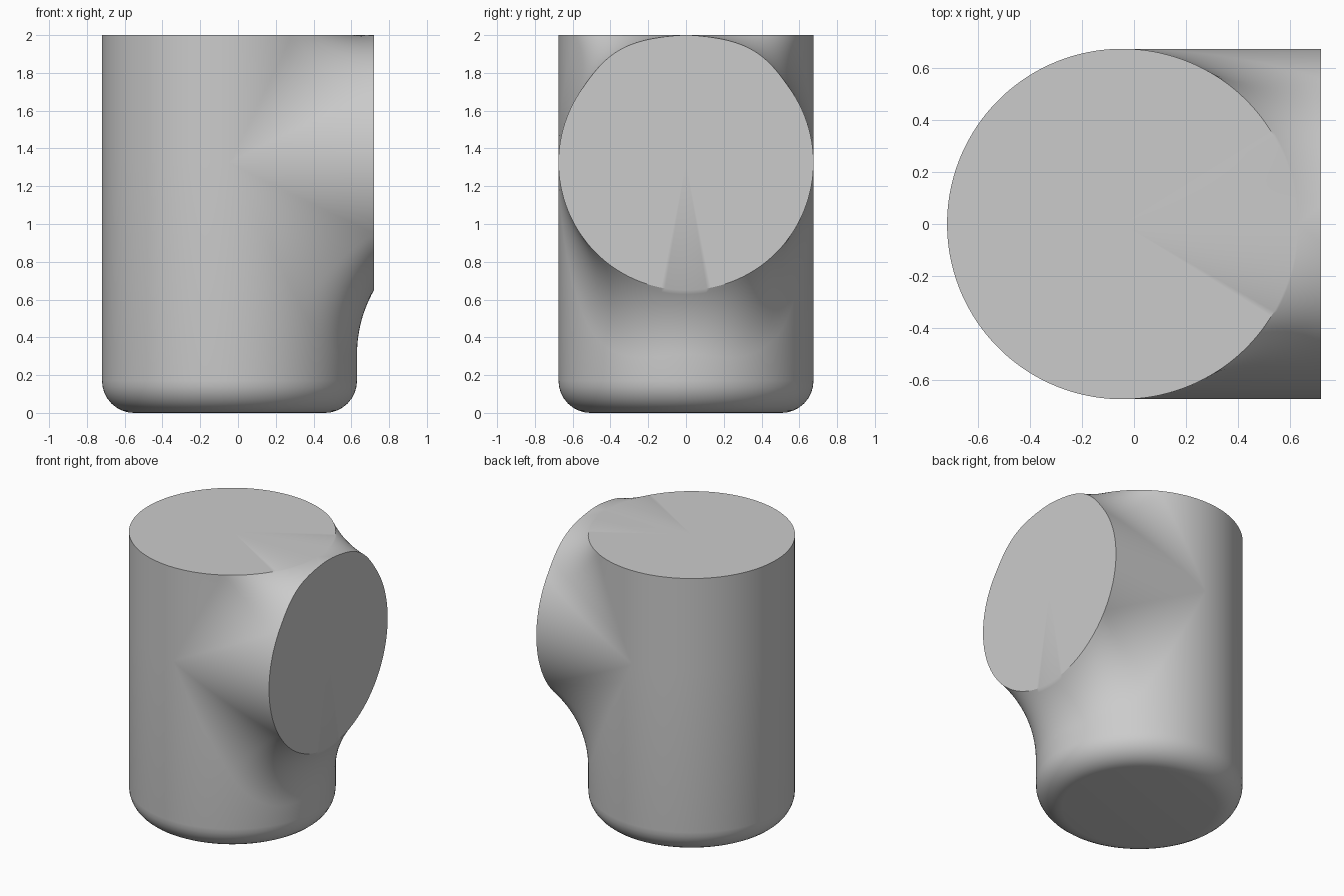
import bpy, bmesh, math
from mathutils import Vector

default = bpy.data.objects.get("Cube")
if default:
    bpy.data.objects.remove(default, do_unlink=True)

RADIUS = 0.675        # both cylinders
BLEND = 0.69          # rolling radius of the blend between them
ORIGIN = Vector((-0.045, 0, 1.325))   # where the two axes cross
REACH = 0.765         # axis crossing to branch cap
RISE = 0.675          # axis crossing to top face
BASE = -1.325         # axis crossing to floor
ROUND = 0.17          # rounded foot
ROWS, ARC, FOOT = 96, 14, 8


def bisect(test):
    """Largest value in 0..1 for which test holds."""
    low, high = 0.0, 1.0
    for _ in range(40):
        mid = (low + high) / 2
        low, high = (mid, high) if test(mid) else (low, mid)
    return low


def ball(t, limit):
    """Ball touching both cylinders; past the limit it rolls on the rim.
    Returns (along rim axis, across, along the other axis)."""
    total = RADIUS + BLEND
    if total * math.cos(t) <= limit:
        return total * math.cos(t), total * math.sin(t), total * math.cos(t)

    def centre(f):
        a = f * math.pi / 2
        out = RADIUS + BLEND * math.sin(a)
        return limit + BLEND * math.cos(a), out * math.sin(t), out * math.cos(t)

    return centre(bisect(lambda f: math.hypot(*centre(f)[:2]) > total))


def wall(angle, z):
    return Vector((RADIUS * math.cos(angle), RADIUS * math.sin(angle), z))


def foot(angle):
    """Floor centre, then the rounded foot at one angle."""
    pts = [Vector((0, 0, BASE))]
    for i in range(FOOT + 1):
        a = i / FOOT * math.pi / 2
        r = RADIUS - ROUND + ROUND * math.sin(a)
        pts.append(Vector((r * math.cos(angle), r * math.sin(angle),
                           BASE + ROUND - ROUND * math.cos(a))))
    return pts


def blend_row(t, side):
    """Main wall -> blend -> branch wall -> cap, above (1) or below (-1)."""
    if side < 0:
        x, y, z = ball(t, REACH)
        u = math.atan2(y, x)
        v = t
        on_branch = min(x, REACH)
        on_wall = z
    else:
        z, y, x = ball(t, RISE)
        u = t
        v = math.atan2(y, z)
        on_branch = x
        on_wall = min(z, RISE)
    centre = Vector((x, y, side * z))
    start = wall(u, side * on_wall)
    end = Vector((on_branch, RADIUS * math.sin(v), side * RADIUS * math.cos(v)))
    d0, d1 = (start - centre).normalized(), (end - centre).normalized()

    def point(f):
        return centre + BLEND * d0.slerp(d1, f)

    stop = 1.0
    if end.x > REACH:
        stop = bisect(lambda f: point(f).x < REACH)
    arc = [start] + [point(stop * i / ARC) for i in range(1, ARC)]
    arc.append(end if stop == 1.0 else point(stop))
    rim = Vector((REACH, arc[-1].y, arc[-1].z))
    first = foot(u) if side < 0 else [Vector((0, 0, RISE)), wall(u, RISE)]
    return first + arc + [rim, Vector((REACH, 0, 0))]


def loft(bm, rows):
    grid = [[bm.verts.new(p + ORIGIN) for p in row] for row in rows]
    for a, b in zip(grid, grid[1:]):
        for i in range(len(a) - 1):
            bm.faces.new((a[i], b[i], b[i + 1], a[i + 1]))


bm = bmesh.new()
half_turn = [math.pi * (i / ROWS - 0.5) for i in range(ROWS + 1)]

# Branch side, lower and upper blends
for side in (-1, 1):
    loft(bm, [blend_row(t, side) for t in half_turn])

# Plain half of the main cylinder
loft(bm, [foot(t + math.pi) + [wall(t + math.pi, 0), wall(t + math.pi, RISE),
                              Vector((0, 0, RISE))] for t in half_turn])

bmesh.ops.remove_doubles(bm, verts=bm.verts, dist=0.0002)
bmesh.ops.dissolve_degenerate(bm, edges=bm.edges, dist=0.0001)
bmesh.ops.recalc_face_normals(bm, faces=bm.faces)
mesh = bpy.data.meshes.new("pipe_elbow_body")
bm.to_mesh(mesh)
bm.free()

body = bpy.data.objects.new("pipe_elbow_body", mesh)
bpy.context.collection.objects.link(body)

# Plain grey finish
grey = bpy.data.materials.new("light_grey")
grey.use_nodes = True
colour = (0.6, 0.6, 0.6, 1)
grey.diffuse_color = colour
grey.node_tree.nodes["Principled BSDF"].inputs["Base Color"].default_value = colour
mesh.materials.append(grey)

# Smooth walls, crisp rims
bpy.ops.object.select_all(action="DESELECT")
body.select_set(True)
bpy.context.view_layer.objects.active = body
bpy.ops.object.shade_smooth_by_angle(angle=math.radians(30))
